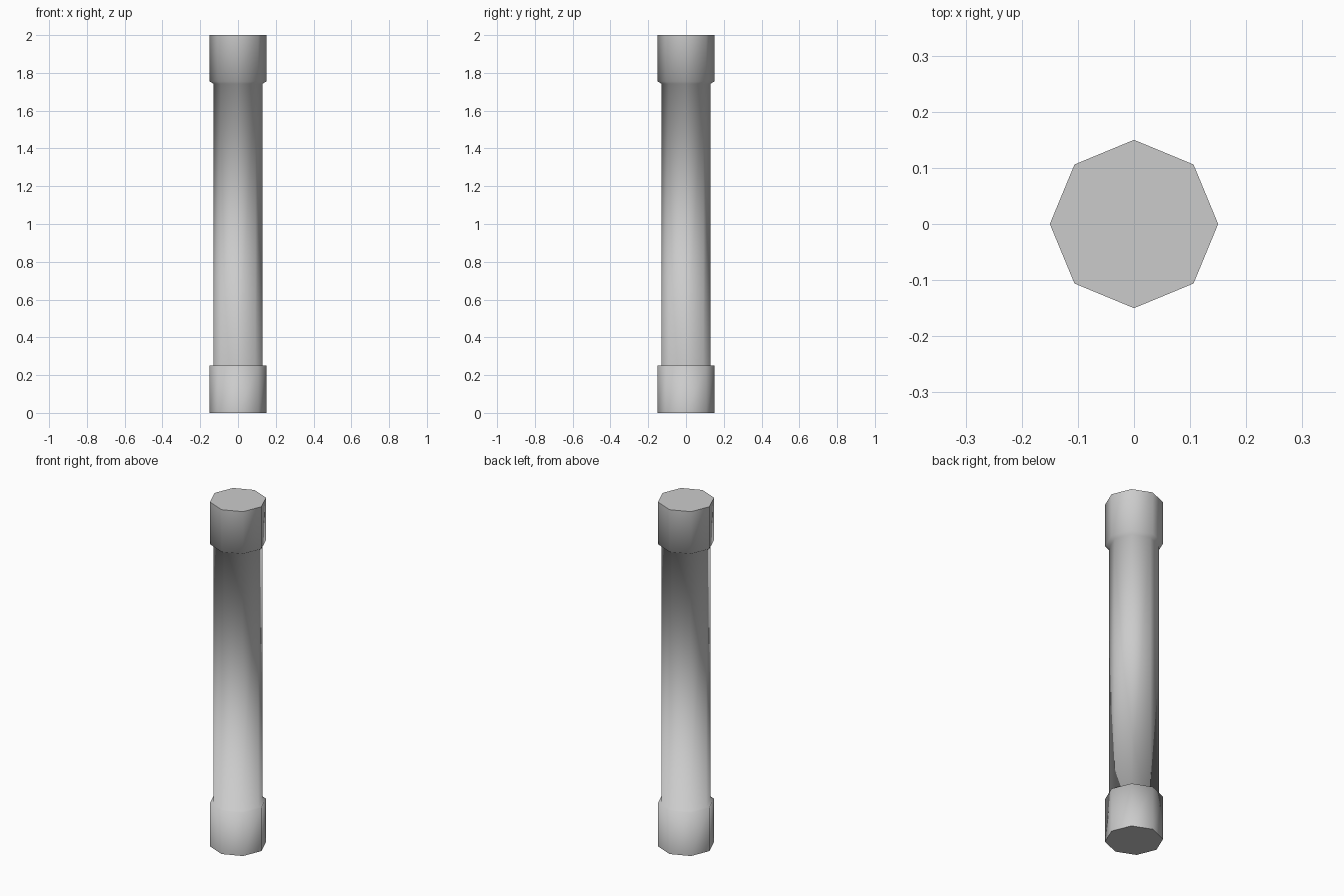
import bpy, bmesh
from math import cos, sin, pi

if "Cube" in bpy.data.objects:
    bpy.data.objects.remove(bpy.data.objects["Cube"])

SIDES = 8


def octagon_column(name, profile):
    """Sweep (radius, z) points round the z axis, closed by flat ends."""
    bm = bmesh.new()
    rings = [[bm.verts.new((r * cos(2 * pi * i / SIDES), r * sin(2 * pi * i / SIDES), z))
              for i in range(SIDES)] for r, z in profile]
    for low, high in zip(rings, rings[1:]):
        for i in range(SIDES):
            j = (i + 1) % SIDES
            bm.faces.new((low[i], low[j], high[j], high[i])).smooth = True
    # flat ends with crisp rims
    for end in (bm.faces.new(rings[0][::-1]), bm.faces.new(rings[-1])):
        for edge in end.edges:
            edge.smooth = False
    mesh = bpy.data.meshes.new(name)
    bm.to_mesh(mesh)
    bm.free()
    obj = bpy.data.objects.new(name, mesh)
    bpy.context.collection.objects.link(obj)
    return obj


# Base collar, slim shaft, and top collar with a chamfered underside
octagon_column("pillar", [
    (0.15, 0.0), (0.15, 0.252),
    (0.13, 0.252), (0.13, 1.742),
    (0.15, 1.755), (0.15, 2.0),
])
